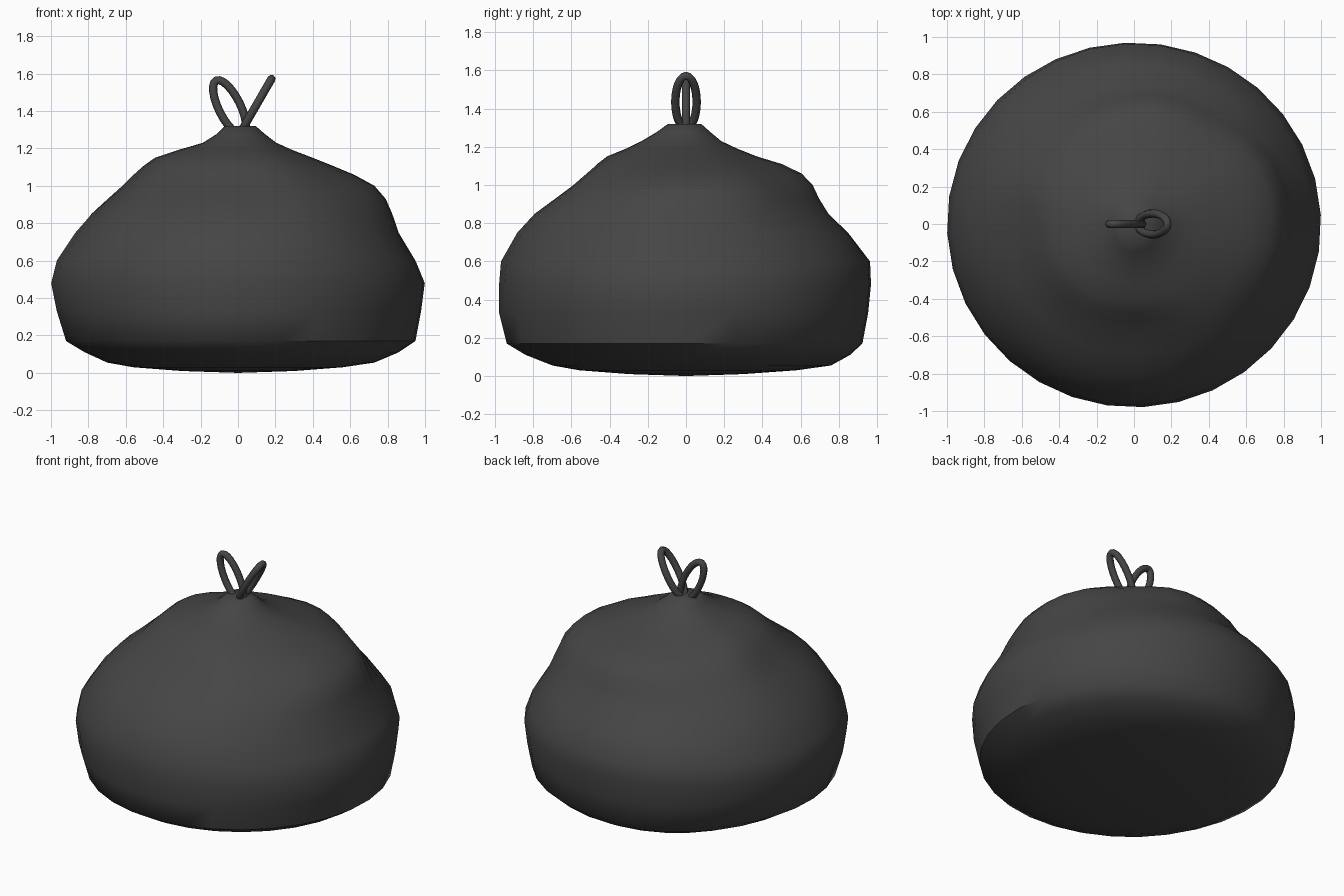
import bpy, bmesh, math
from mathutils import Vector

if "Cube" in bpy.data.objects:
    bpy.data.objects.remove(bpy.data.objects["Cube"])

SIDES = 32
# height, then radius toward +x, +y, -x, -y
RINGS = [
    (0.01, .30, .30, .30, .30), (0.03, .56, .58, .56, .56),
    (0.055, .73, .76, .70, .70), (0.11, .86, .86, .82, .84),
    (0.17, .95, .925, .92, .94), (0.33, .98, .955, .97, .98),
    (0.48, 1.0, .97, 1.0, .98), (0.60, .95, .965, .97, .97),
    (0.75, .86, .85, .87, .885), (0.85, .825, .745, .79, .80),
    (0.93, .79, .69, .70, .695), (1.00, .73, .655, .62, .60),
    (1.06, .62, .60, .56, .53), (1.11, .50, .50, .505, .475),
    (1.15, .40, .37, .45, .42), (1.19, .295, .27, .33, .32),
    (1.23, .205, .185, .19, .235), (1.28, .14, .125, .11, .15),
    (1.32, .095, .08, .07, .095)]


def radius(row, a):
    t = (a / (math.pi / 2)) % 4
    i = int(t)
    s = (1 - math.cos((t - i) * math.pi)) / 2
    return row[1 + i] * (1 - s) + row[1 + (i + 1) % 4] * s


# Bag body: stacked rings with soft gathers below the knot
bm = bmesh.new()
loops = []
for row in RINGS:
    z = row[0]
    fold = max(0, 1 - abs(z - 1.03) / 0.28)
    ring = []
    for k in range(SIDES):
        a = 2 * math.pi * (k + 0.25) / SIDES
        wave = math.sin(5 * a + 0.6) + 0.7 * math.sin(8 * a + 2 + 2 * z)
        r = radius(row, a) * (1 + 0.02 * fold * wave)
        ring.append(bm.verts.new((r * math.cos(a), r * math.sin(a), z)))
    loops.append(ring)
for lo, hi in zip(loops, loops[1:]):
    for k in range(SIDES):
        n = (k + 1) % SIDES
        bm.faces.new((lo[k], lo[n], hi[n], hi[k]))
base = bm.verts.new((0, 0, 0))
top = bm.verts.new((0, 0, 1.32))
for k in range(SIDES):
    n = (k + 1) % SIDES
    bm.faces.new((base, loops[0][n], loops[0][k]))
    bm.faces.new((top, loops[-1][k], loops[-1][n]))
bmesh.ops.recalc_face_normals(bm, faces=bm.faces)

mat = bpy.data.materials.new("dark_plastic")
mat.diffuse_color = (0.06, 0.06, 0.06, 1)
mat.use_nodes = True
mat.node_tree.nodes["Principled BSDF"].inputs["Base Color"].default_value = mat.diffuse_color


def finish(name, bm, angle):
    me = bpy.data.meshes.new(name)
    bm.to_mesh(me)
    bm.free()
    ob = bpy.data.objects.new(name, me)
    bpy.context.collection.objects.link(ob)
    me.materials.append(mat)
    bpy.ops.object.select_all(action='DESELECT')
    ob.select_set(True)
    bpy.context.view_layer.objects.active = ob
    bpy.ops.object.shade_smooth_by_angle(angle=math.radians(angle))


finish("bag_body", bm, 45)


# Tie loops: elongated rings of round cord
def tie_loop(name, center, along, across, half_len, half_wid, thick=0.022):
    c, u, v = Vector(center), Vector(along).normalized(), Vector(across).normalized()
    w = u.cross(v)
    bm = bmesh.new()
    n, m = 24, 8
    rings = []
    for i in range(n):
        a = 2 * math.pi * i / n
        p = c + u * half_len * math.cos(a) + v * half_wid * math.sin(a)
        out = (u * half_wid * math.cos(a) + v * half_len * math.sin(a)).normalized()
        rings.append([bm.verts.new(p + (out * math.cos(b) + w * math.sin(b)) * thick)
                      for b in (2 * math.pi * j / m for j in range(m))])
    for i in range(n):
        for j in range(m):
            p, q, k = rings[i], rings[(i + 1) % n], (j + 1) % m
            bm.faces.new((p[j], q[j], q[k], p[k]))
    bmesh.ops.recalc_face_normals(bm, faces=bm.faces)
    finish(name, bm, 60)


tie_loop("tie_loop_left", (-0.045, 0, 1.42), (-0.11, 0, 0.22), (0.22, 0, 0.11), 0.16, 0.058)
tie_loop("tie_loop_right", (0.10, 0, 1.435), (0.15, 0, 0.26), (0, 1, 0), 0.158, 0.056)
